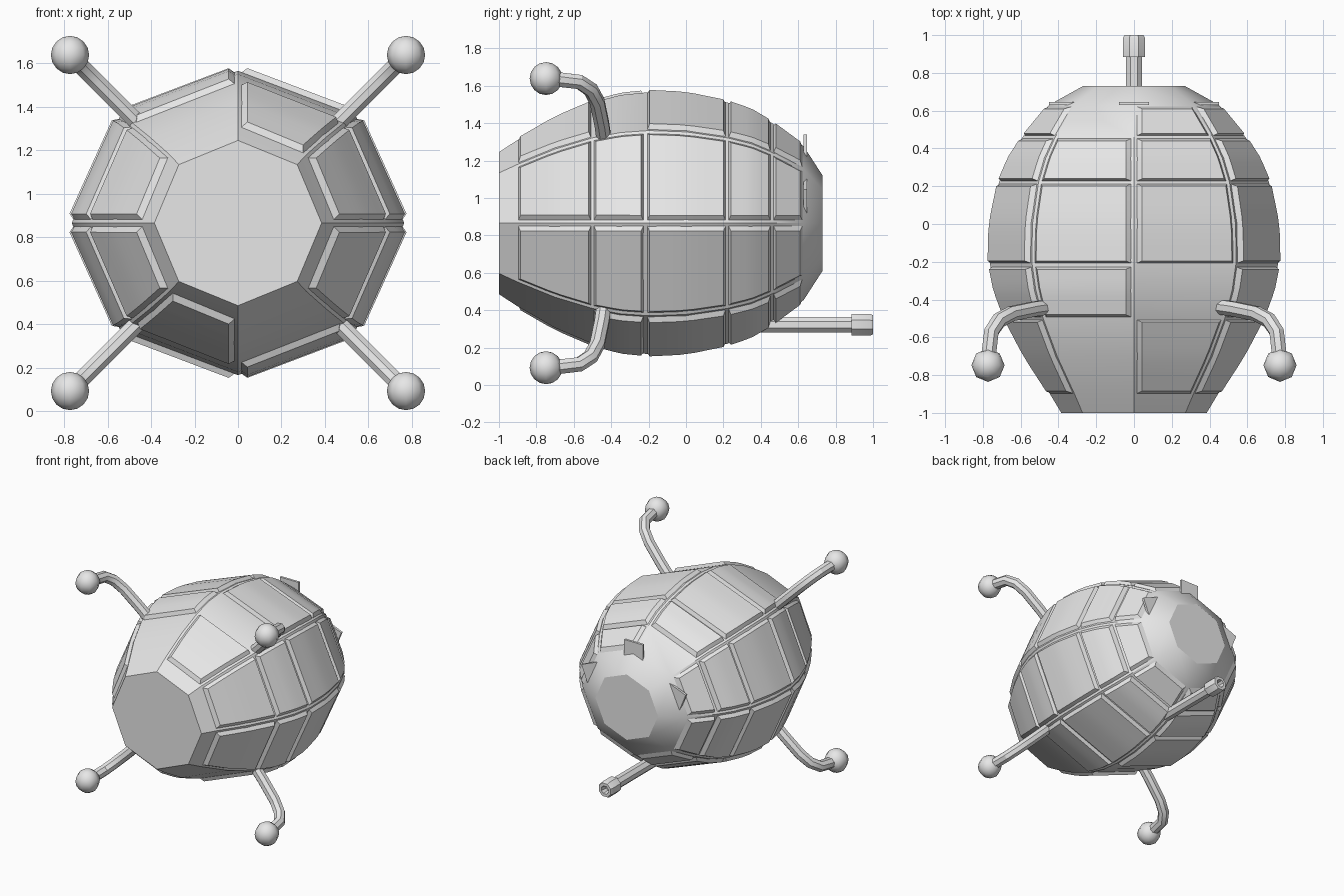
import bpy, bmesh, math
from mathutils import Vector

old = bpy.data.objects.get("Cube")
if old:
    bpy.data.objects.remove(old, do_unlink=True)

grey = bpy.data.materials.new("light_grey")
grey.use_nodes = True
grey.diffuse_color = (0.8, 0.8, 0.8, 1)
grey.node_tree.nodes["Principled BSDF"].inputs["Base Color"].default_value = (0.8, 0.8, 0.8, 1)

CZ = 0.865   # height of the hull axis
# hull profile: y, half width, half height
PROFILE = [(-1, .385, .38), (-.9, .445, .445), (-.7, .575, .56), (-.5, .68, .645),
           (-.35, .735, .685), (-.2, .765, .7), (0, .76, .69), (.22, .715, .645),
           (.35, .66, .6), (.46, .59, .535), (.63, .45, .41), (.73, .27, .255)]


def finish(name, bm, angle=30):
    bmesh.ops.recalc_face_normals(bm, faces=bm.faces)
    mesh = bpy.data.meshes.new(name)
    bm.to_mesh(mesh)
    bm.free()
    mesh.materials.append(grey)
    ob = bpy.data.objects.new(name, mesh)
    bpy.context.collection.objects.link(ob)
    bpy.ops.object.select_all(action='DESELECT')
    ob.select_set(True)
    bpy.context.view_layer.objects.active = ob
    bpy.ops.object.shade_smooth_by_angle(angle=math.radians(angle))
    return ob


def corner(k, y):
    """Corner k of the octagonal hull section at y."""
    for (y0, a0, b0), (y1, a1, b1) in zip(PROFILE, PROFILE[1:]):
        if y <= y1:
            break
    f = (y - y0) / (y1 - y0)
    a = k * math.pi / 4
    return Vector(((a0 + (a1 - a0) * f) * math.cos(a), y,
                   CZ + (b0 + (b1 - b0) * f) * math.sin(a)))


def loft(bm, rings):
    """Skin closed rings of points and cap both ends."""
    rings = [[bm.verts.new(p) for p in r] for r in rings]
    for r, s in zip(rings, rings[1:]):
        for i in range(len(r)):
            j = (i + 1) % len(r)
            bm.faces.new((r[i], r[j], s[j], s[i]))
    bm.faces.new(rings[0])
    bm.faces.new(rings[-1])


# hull
bm = bmesh.new()
loft(bm, [[corner(k, p[0]) for k in range(8)] for p in PROFILE])
finish("hull", bm)


def patch_point(k, y, margin, height):
    a, b = corner(k, y), corner(k + 1, y)
    t = margin / (b - a).length
    mid = (k + .5) * math.pi / 4
    out = Vector((math.cos(mid), 0, math.sin(mid))) * height
    return a.lerp(b, t) + out, b.lerp(a, t) + out


def panel(bm, k, y0, y1):
    """Raised plate with sloped rims that follows the hull."""
    steps = 5
    low, top = [], []
    for i in range(steps + 1):
        f = i / steps
        low.append([bm.verts.new(p) for p in patch_point(k, y0 + (y1 - y0) * f, .012, -.008)])
        top.append([bm.verts.new(p) for p in
                    patch_point(k, y0 + .015 + (y1 - y0 - .03) * f, .035, .027)])
    for i in range(steps):
        bm.faces.new((top[i][0], top[i][1], top[i + 1][1], top[i + 1][0]))
        for s in (0, 1):
            bm.faces.new((low[i][s], top[i][s], top[i + 1][s], low[i + 1][s]))
    for e in (0, steps):
        bm.faces.new((low[e][0], low[e][1], top[e][1], top[e][0]))


# armour plates, with a few left off
ROWS = [(-.9, -.505), (-.495, -.225), (-.21, .215), (.225, .455), (.465, .625)]
BARE = {(0, 2), (0, 6), (1, 1), (1, 5), (4, 2)}
for r, (y0, y1) in enumerate(ROWS):
    bm = bmesh.new()
    for k in range(8):
        if (r, k) not in BARE:
            panel(bm, k, y0, y1)
    finish("plate_row_%d" % (r + 1), bm, 25)


def tube(name, path, radius, side):
    """Eight-sided tube along a path whose bends lie in one plane."""
    rings = []
    for i, p in enumerate(path):
        d = (path[min(i + 1, len(path) - 1)] - path[max(i - 1, 0)]).normalized()
        u = d.cross(side).normalized()
        rings.append([p + (side * math.cos(a) + u * math.sin(a)) * radius
                      for a in [(j + .5) * math.pi / 4 for j in range(8)]])
    bm = bmesh.new()
    loft(bm, rings)
    finish(name, bm, 30)


# four bent arms with ball ends
ARM = [(.42, -.435), (.53, -.45), (.65, -.475), (.715, -.51), (.755, -.57), (.77, -.7)]
for sx, xname in ((1, "left"), (-1, "right")):
    for sz, zname in ((1, "upper"), (-1, "lower")):
        name = zname + "_" + xname
        path = [Vector((sx * d, y, CZ + sz * d)) for d, y in ARM]
        tube(name + "_arm", path, .042, Vector((sx, 0, -sz)).normalized())
        bm = bmesh.new()
        bmesh.ops.create_uvsphere(bm, u_segments=8, v_segments=8, radius=.088)
        bmesh.ops.translate(bm, verts=bm.verts, vec=(sx * .773, -.748, CZ + sz * .773))
        finish(name + "_ball", bm, 50)

# tail pipe with a hollow nozzle
X = Vector((1, 0, 0))
tube("tail_pipe", [Vector((0, y, .322)) for y in (.36, .9)], .045, X)


def circle(y, r):
    return [(r * math.cos(a), y, .322 + r * math.sin(a))
            for a in [(j + .5) * math.pi / 4 for j in range(8)]]


bm = bmesh.new()
loft(bm, [circle(y, r) for y, r in
          ((.885, .045), (.885, .063), (.985, .063), (1, .055), (1, .032), (.95, .026))])
finish("tail_nozzle", bm)

# thin fins round the rear
for name, x, z, lean in (("top_fin", 0, 1.265, 0), ("left_fin", .35, 1.0, -68),
                         ("right_fin", -.35, 1.0, 68)):
    bm = bmesh.new()
    bmesh.ops.create_cube(bm, size=1)
    bmesh.ops.scale(bm, verts=bm.verts, vec=(.16, .018, .15))
    a = math.radians(-lean)
    for v in bm.verts:
        c = v.co.copy()
        v.co = Vector((x + c.x * math.cos(a) - c.z * math.sin(a), c.y + .638,
                       z + c.x * math.sin(a) + c.z * math.cos(a)))
    finish(name, bm)
